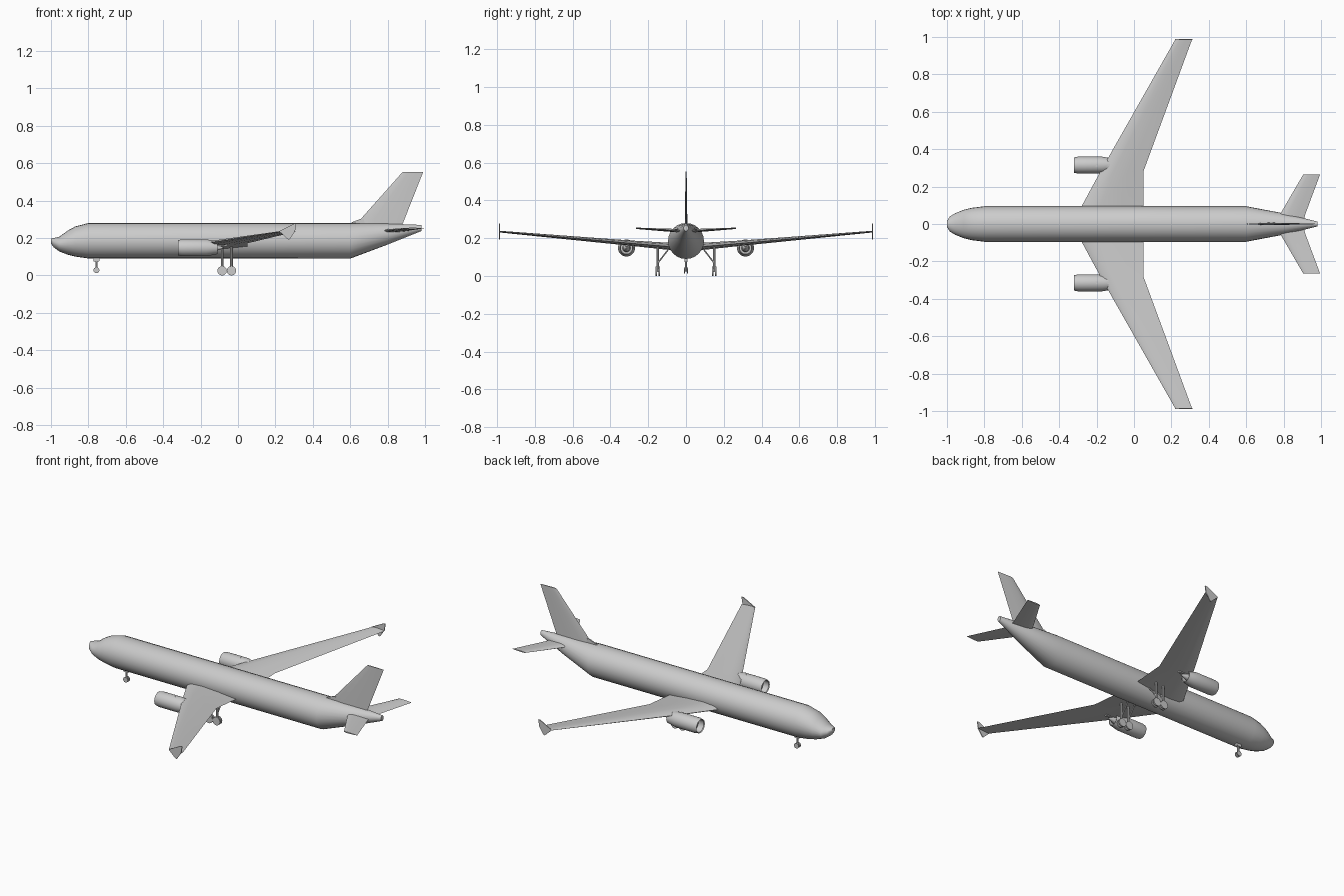
import bpy, bmesh, math
from mathutils import Vector

cube = bpy.data.objects.get("Cube")
if cube:
    bpy.data.objects.remove(cube, do_unlink=True)

grey = bpy.data.materials.new("light_grey")
grey.use_nodes = True
grey.diffuse_color = (0.6, 0.6, 0.6, 1)
grey.node_tree.nodes["Principled BSDF"].inputs["Base Color"].default_value = (0.6, 0.6, 0.6, 1)


def loft(name, rings, mirror=False, cap=True, angle=35):
    """Skin a list of equal-length point rings, optionally mirrored across y."""
    bm = bmesh.new()
    loops = [[bm.verts.new(p) for p in ring] for ring in rings]
    n = len(loops[0])
    for a, b in zip(loops, loops[1:]):
        for i in range(n):
            j = (i + 1) % n
            bm.faces.new((a[i], a[j], b[j], b[i]))
    if cap:
        bm.faces.new(loops[0])
        bm.faces.new(loops[-1])
    bmesh.ops.recalc_face_normals(bm, faces=bm.faces)
    mesh = bpy.data.meshes.new(name)
    bm.to_mesh(mesh)
    bm.free()
    mesh.materials.append(grey)
    obj = bpy.data.objects.new(name, mesh)
    bpy.context.collection.objects.link(obj)
    if mirror:
        mod = obj.modifiers.new("Mirror", 'MIRROR')
        mod.use_axis = (False, True, False)
        mod.use_mirror_merge = False
    bpy.ops.object.select_all(action='DESELECT')
    obj.select_set(True)
    bpy.context.view_layer.objects.active = obj
    bpy.ops.object.shade_smooth_by_angle(angle=math.radians(angle))
    return obj


def oval(x, half_width, top, bottom, y=0, sides=24):
    mid, h = (top + bottom) / 2, (top - bottom) / 2
    turns = [2 * math.pi * i / sides for i in range(sides)]
    return [(x, y + half_width * math.cos(t), mid + h * math.sin(t)) for t in turns]


def tube(name, start, end, radius, mirror=True, sides=10):
    a, b = Vector(start), Vector(end)
    turn = (b - a).to_track_quat('Z', 'Y')
    ring = [turn @ Vector((radius * math.cos(2 * math.pi * i / sides),
                           radius * math.sin(2 * math.pi * i / sides), 0)) for i in range(sides)]
    return loft(name, [[p + a for p in ring], [p + b for p in ring]], mirror)


# Chord position and half thickness of a wing section
FOIL = [(0, 0), (0.08, 0.7), (0.3, 1), (0.65, 0.65), (1, 0.05),
        (0.65, -0.5), (0.3, -0.8), (0.08, -0.6)]


def section(lead, trail, span, offset, thick, upright=False):
    pts = [(lead + (trail - lead) * u, v * thick / 2) for u, v in FOIL]
    if upright:
        return [(x, offset + t, span) for x, t in pts]
    return [(x, span, offset + t) for x, t in pts]


def plate(name, outline, y, thick, mirror=False):
    return loft(name, [[(x, y + s * thick / 2, z) for x, z in outline] for s in (-1, 1)], mirror)


# Fuselage: x, half width, top, bottom
BODY = [(-1, 0.015, 0.197, 0.17), (-0.985, 0.04, 0.2, 0.15), (-0.955, 0.058, 0.207, 0.128),
        (-0.91, 0.076, 0.24, 0.111), (-0.87, 0.086, 0.262, 0.101), (-0.8, 0.095, 0.28, 0.091),
        (0.6, 0.095, 0.28, 0.09), (0.8, 0.057, 0.277, 0.165), (0.98, 0.013, 0.27, 0.237)]
loft("fuselage", [oval(*station) for station in BODY])

# Wings with a kinked trailing edge
loft("wings", [section(-0.33, 0.05, 0, 0.148, 0.045), section(-0.28, 0.05, 0.095, 0.155, 0.042),
               section(-0.18, 0.05, 0.28, 0.171, 0.032), section(0.22, 0.31, 0.985, 0.234, 0.01)], True)
plate("wingtip_fences", [(0.22, 0.236), (0.3, 0.277), (0.312, 0.277), (0.305, 0.236),
                         (0.275, 0.192), (0.268, 0.192)], 0.986, 0.005, True)

# Tail surfaces
loft("tailplane", [section(0.75, 0.905, 0, 0.236, 0.024), section(0.78, 0.915, 0.05, 0.239, 0.02),
                   section(0.905, 0.995, 0.265, 0.252, 0.008)], True)
loft("tail_fin", [section(0.67, 0.87, 0.25, 0, 0.016, True), section(0.655, 0.89, 0.3, 0, 0.014, True),
                  section(0.88, 0.99, 0.553, 0, 0.007, True)])
plate("fin_fillet", [(0.6, 0.275), (0.61, 0.285), (0.655, 0.302), (0.7, 0.302), (0.7, 0.275)], 0, 0.008)

# Engines: open nacelle skin running from the inner duct over the lip to the nozzle
NACELLE = [(-0.28, 0.036), (-0.315, 0.037), (-0.32, 0.041), (-0.3, 0.045), (-0.17, 0.045),
           (-0.13, 0.038), (-0.11, 0.034), (-0.112, 0.03), (-0.17, 0.032)]
EY, EZ = 0.315, 0.148


def round_rings(profile):
    return [oval(x, r, EZ + r, EZ - r, EY) for x, r in profile]


loft("engine_nacelles", round_rings(NACELLE), True)
loft("engine_spinners", round_rings([(-0.3, 0.002), (-0.28, 0.012)]), True)
loft("engine_exhaust_cones", round_rings([(-0.172, 0.022), (-0.12, 0.018), (-0.08, 0.004)]), True)
plate("engine_pylons", [(-0.25, 0.185), (-0.2, 0.193), (-0.06, 0.18), (-0.06, 0.155), (-0.18, 0.165)],
      EY, 0.014, True)

# Main landing gear: two struts a side, each with a wheel pair and a brace
for label, x in (("front", -0.085), ("rear", -0.035)):
    tube(f"{label}_main_strut", (x, 0.15, 0.025), (x, 0.15, 0.16), 0.007)
    tube(f"{label}_main_axle", (x, 0.138, 0.025), (x, 0.162, 0.025), 0.005)
    tube(f"{label}_main_brace", (x, 0.148, 0.07), (x, 0.09, 0.145), 0.004)
    for side, y in (("inner", 0.138), ("outer", 0.154)):
        tube(f"{label}_{side}_main_wheel", (x, y, 0.025), (x, y + 0.008, 0.025), 0.025, sides=20)

# Nose landing gear
tube("nose_strut", (-0.757, 0, 0.028), (-0.757, 0, 0.1), 0.006, False)
plate("nose_gear_door", [(-0.775, 0.1), (-0.738, 0.1), (-0.742, 0.075), (-0.772, 0.075)], 0, 0.016)
tube("nose_axle", (-0.757, -0.008, 0.028), (-0.757, 0.008, 0.028), 0.004, False)
tube("nose_wheels", (-0.757, 0.004, 0.028), (-0.757, 0.011, 0.028), 0.016, sides=16)
